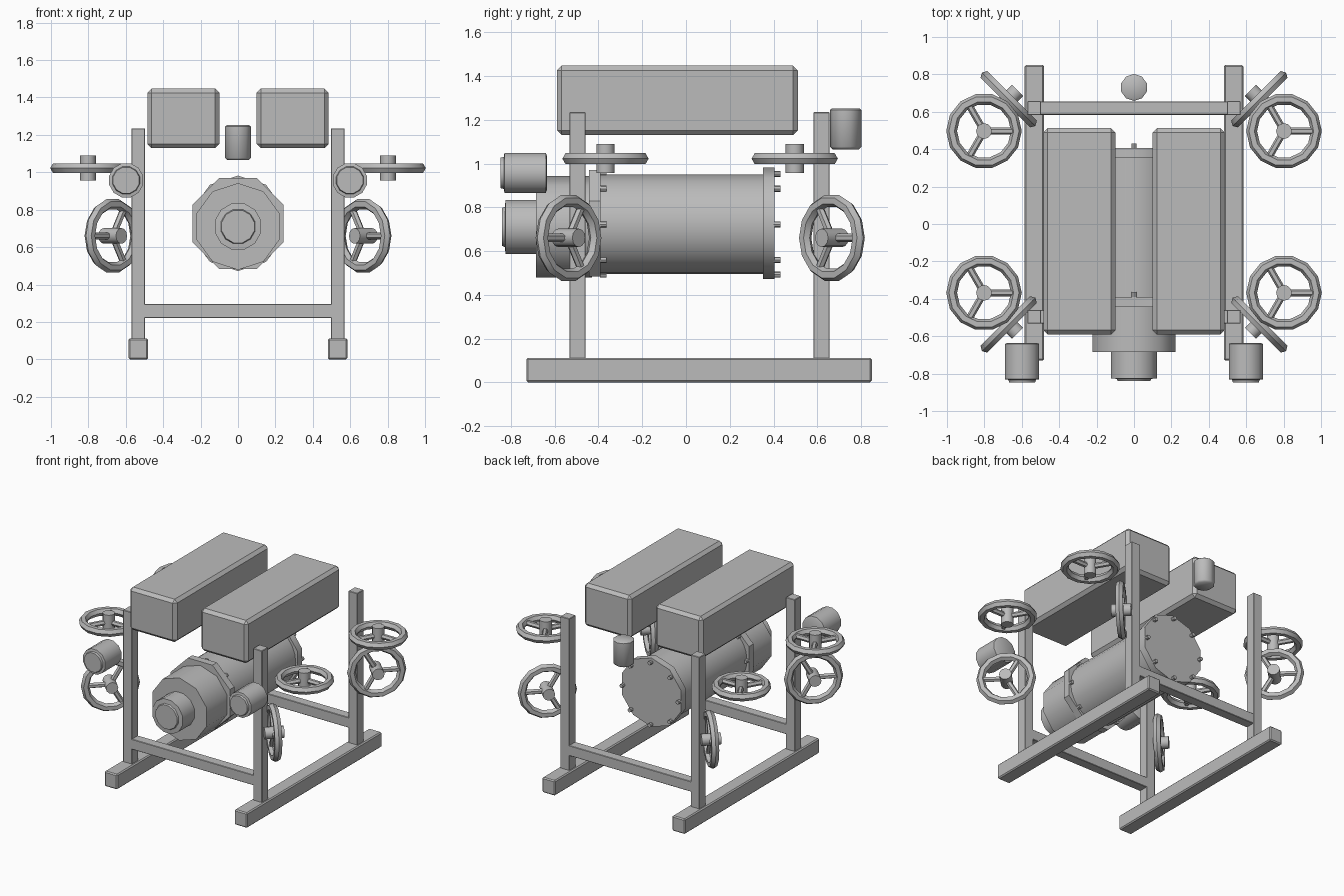
import bpy, bmesh
from math import pi, radians
from mathutils import Matrix, Vector

cube = bpy.data.objects.get("Cube")
if cube:
    bpy.data.objects.remove(cube, do_unlink=True)

gray = bpy.data.materials.new("plain gray")
gray.use_nodes = True
gray.diffuse_color = (0.5, 0.5, 0.5, 1)
gray.node_tree.nodes["Principled BSDF"].inputs["Base Color"].default_value = (0.5, 0.5, 0.5, 1)


def finish(name, bm, matrix=Matrix(), angle=40):
    """Turn a bmesh into a shaded object placed by a matrix."""
    bmesh.ops.recalc_face_normals(bm, faces=bm.faces)
    mesh = bpy.data.meshes.new(name)
    bm.to_mesh(mesh)
    bm.free()
    mesh.materials.append(gray)
    ob = bpy.data.objects.new(name, mesh)
    ob.matrix_world = matrix
    bpy.context.collection.objects.link(ob)
    bpy.ops.object.select_all(action='DESELECT')
    ob.select_set(True)
    bpy.context.view_layer.objects.active = ob
    bpy.ops.object.shade_smooth_by_angle(angle=radians(angle))
    return ob


def box(name, lo, hi, bevel=0.005):
    lo, hi = Vector(lo), Vector(hi)
    bm = bmesh.new()
    bmesh.ops.create_cube(bm, size=1, matrix=Matrix.Translation((lo + hi) / 2)
                          @ Matrix.Diagonal((*(hi - lo), 1)))
    bmesh.ops.bevel(bm, geom=bm.edges[:], offset=bevel, segments=1, affect='EDGES')
    return finish(name, bm, angle=20)


def lathe(name, profile, sides, matrix, turn=0, angle=50):
    """Revolve (radius, height) points about local z and cap both ends."""
    bm = bmesh.new()
    rings = []
    for r, h in profile:
        rings.append([bm.verts.new(Matrix.Rotation(turn + 2 * pi * i / sides, 3, 'Z')
                                   @ Vector((r, 0, h))) for i in range(sides)])
    for a, b in zip(rings, rings[1:]):
        for i in range(sides):
            j = (i + 1) % sides
            bm.faces.new((a[i], a[j], b[j], b[i]))
    bm.faces.new(rings[0])
    bm.faces.new(rings[-1])
    return finish(name, bm, matrix, angle)


def hand_wheel(name, matrix, rim_sides=14, tube_sides=6, major=0.173, minor=0.029):
    """Rim, three spokes and a hub, with the axle along local z."""
    bm = bmesh.new()
    rings = []
    for i in range(rim_sides):
        turn = Matrix.Rotation(2 * pi * i / rim_sides, 3, 'Z')
        ring = []
        for k in range(tube_sides):
            offset = Matrix.Rotation(2 * pi * k / tube_sides, 3, 'Y') @ Vector((minor, 0, 0))
            ring.append(bm.verts.new(turn @ (offset + Vector((major, 0, 0)))))
        rings.append(ring)
    for i in range(rim_sides):
        a, b = rings[i], rings[(i + 1) % rim_sides]
        for k in range(tube_sides):
            m = (k + 1) % tube_sides
            bm.faces.new((a[k], b[k], b[m], a[m]))
    for i in range(3):
        bmesh.ops.create_cone(bm, cap_ends=True, segments=6, radius1=0.019, radius2=0.019,
                              depth=major, matrix=Matrix.Rotation(2 * pi * i / 3, 4, 'Z')
                              @ Matrix.Translation((major / 2, 0, 0))
                              @ Matrix.Rotation(pi / 2, 4, 'Y'))
    bmesh.ops.create_cone(bm, cap_ends=True, segments=12, radius1=0.042, radius2=0.042,
                          depth=0.133)
    return finish(name, bm, matrix, 35)


def facing(x, y, z, forward=True):
    """Frame whose local z points to the front (or the back)."""
    return Matrix.Translation((x, y, z)) @ Matrix.Rotation(pi / 2 if forward else -pi / 2, 4, 'X')


# Frame: skids, posts, cross bars, and the long boxes on top
for side, s in (("left", 1), ("right", -1)):
    def span(a, b):
        return sorted((s * a, s * b))
    x0, x1 = span(0.48, 0.585)
    box(side + "_skid", (x0, -0.73, 0), (x1, 0.85, 0.112), 0.008)
    x0, x1 = span(0.497, 0.57)
    for end, y in (("front", -0.496), ("back", 0.62)):
        box(f"{end}_{side}_post", (x0, y - 0.037, 0.1), (x1, y + 0.037, 1.235), 0.003)
    x0, x1 = span(0.1, 0.485)
    box(side + "_top_box", (x0, -0.59, 1.13), (x1, 0.512, 1.447), 0.022)
for end, y in (("front", -0.496), ("back", 0.62)):
    box(end + "_cross_bar", (-0.51, y - 0.036, 0.22), (0.51, y + 0.036, 0.296), 0.003)

# Tank with two bolted flanges
axis = 0.722
lathe("tank", [(0.227, -0.36), (0.227, 0.42)], 24, facing(0, 0, axis))
lathe("front_flange", [(0.263, 0), (0.263, 0.053)], 8, facing(0, -0.39, 0.727), pi / 8, 40)
lathe("back_flange", [(0.255, 0), (0.255, 0.053)], 10, facing(0, 0.352, 0.727, False), pi / 10)
for end, y in (("front", -0.378), ("back", 0.416)):
    bm = bmesh.new()
    for i in range(8):
        spot = Matrix.Rotation(pi / 4 * i, 3, 'Y') @ Vector((0.23, y, axis * 0))
        bmesh.ops.create_cone(bm, cap_ends=True, segments=8, radius1=0.014, radius2=0.014,
                              depth=0.03, matrix=Matrix.Translation(spot + Vector((0, 0, axis)))
                              @ Matrix.Rotation(pi / 2, 4, 'X'))
    finish(end + "_bolts", bm)

# Front head and its nozzle
lathe("tank_head", [(0.232, 0), (0.232, 0.255)], 10, facing(0, -0.43, 0.71), pi / 10)
lathe("nozzle", [(0.128, 0), (0.128, 0.145), (0.095, 0.148), (0.09, 0.16)], 12,
      facing(0, -0.68, 0.71), pi / 12)

# Lamps on the front posts and a hanging canister at the back
for side, s in (("left", 1), ("right", -1)):
    lathe(side + "_lamp", [(0.08, 0), (0.094, 0.006), (0.094, 0.195), (0.076, 0.198), (0.072, 0.212)],
          12, facing(s * 0.598, -0.635, 0.957), pi / 12)
lathe("back_canister", [(0.06, 0), (0.072, 0.012), (0.072, 0.18), (0.062, 0.187)], 10,
      Matrix.Translation((0, 0.73, 1.065)), pi / 10)

# Hand wheels: one flat and one upright at every corner
for side, s in (("left", 1), ("right", -1)):
    for end, flat_y, tilt_y, t in (("front", -0.368, -0.537, -1), ("back", 0.497, 0.667, 1)):
        hand_wheel(f"{end}_{side}_flat_wheel", Matrix.Translation((s * 0.802, flat_y, 1.022)))
        out = Vector((s, t, 0)).normalized()
        up = Vector((0, 0, 1))
        frame = Matrix((out, up, out.cross(up))).transposed().to_4x4()
        hand_wheel(f"{end}_{side}_upright_wheel",
                   Matrix.Translation((s * 0.67, tilt_y, 0.66)) @ frame)
